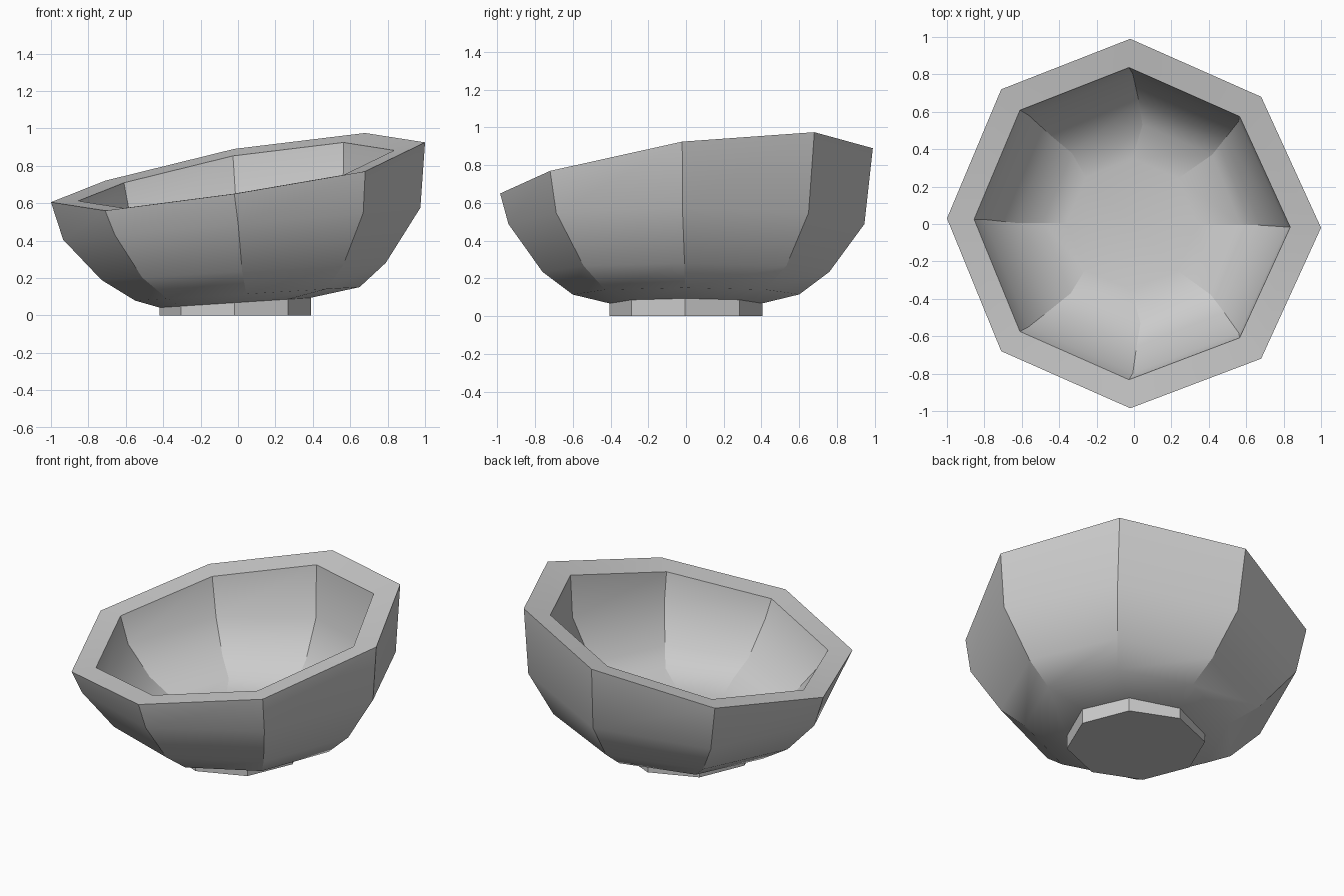
import bpy, bmesh, math

if "Cube" in bpy.data.objects:
    bpy.data.objects.remove(bpy.data.objects["Cube"])

SIDES = 8
# Slanted, slightly uneven rim
RIM = [(1.0, -.02, .925), (.68, .68, .975), (-.02, .99, .89), (-.71, .72, .72),
       (-1.0, .03, .605), (-.71, -.68, .56), (-.02, -.985, .65), (.68, -.72, .77)]


def ring(bm, r, cx, z, slope):
    """Octagonal ring whose height leans along x."""
    verts = []
    for i in range(SIDES):
        a = math.tau * i / SIDES - 0.01
        x, y = r * math.cos(a), r * math.sin(a)
        verts.append(bm.verts.new((x + cx, y, z + slope * x)))
    return verts


def rim_ring(bm, k, cx, z, slope):
    """Ring that follows the rim outline, scaled by k."""
    return [bm.verts.new((x * k + cx, y * k, z + slope * x)) for x, y, _ in RIM]


def bridge(bm, a, b):
    for i in range(SIDES):
        j = (i + 1) % SIDES
        bm.faces.new((a[i], a[j], b[j], b[i]))


bm = bmesh.new()

# Foot and outer wall: radius, centre x, height, slope
outer = [(0.405, -0.015, 0.0, 0.0), (0.405, -0.015, 0.068, 0.065),
         (0.60, 0.05, 0.115, 0.06), (0.76, 0.03, 0.235, 0.06)]
rings = [ring(bm, *p) for p in outer]
rings.append(rim_ring(bm, 0.955, 0.02, 0.49, 0.085))

# Rim band, dipping slightly inward
rings.append([bm.verts.new(p) for p in RIM])
k = 0.845
rings.append([bm.verts.new((x * k - 0.01, y * k, 0.747 + (z - 0.765) * k)) for x, y, z in RIM])

# Inner wall down to the floor
rings.append(rim_ring(bm, 0.81, 0.01, 0.53, 0.085))
inner = [(0.655, 0.02, 0.325, 0.06), (0.53, 0.04, 0.235, 0.06),
         (0.35, -0.012, 0.20, 0.06)]
rings += [ring(bm, *p) for p in inner]

for a, b in zip(rings, rings[1:]):
    bridge(bm, a, b)
bm.faces.new(rings[0][::-1])
bm.faces.new(rings[-1])
bmesh.ops.recalc_face_normals(bm, faces=bm.faces)

# Keep the creases between the eight wall panels
for n in (0, 2, 3, 4, 6, 7, 8, 9):
    for a, b in zip(rings[n], rings[n + 1]):
        bm.edges.get((a, b)).smooth = False
for f in bm.faces:
    f.smooth = True

mesh = bpy.data.meshes.new("bowl")
bm.to_mesh(mesh)
bm.free()
bowl = bpy.data.objects.new("bowl", mesh)
bpy.context.collection.objects.link(bowl)
bpy.context.view_layer.objects.active = bowl
bowl.select_set(True)
bpy.ops.object.shade_smooth_by_angle(angle=math.radians(35), keep_sharp_edges=True)
